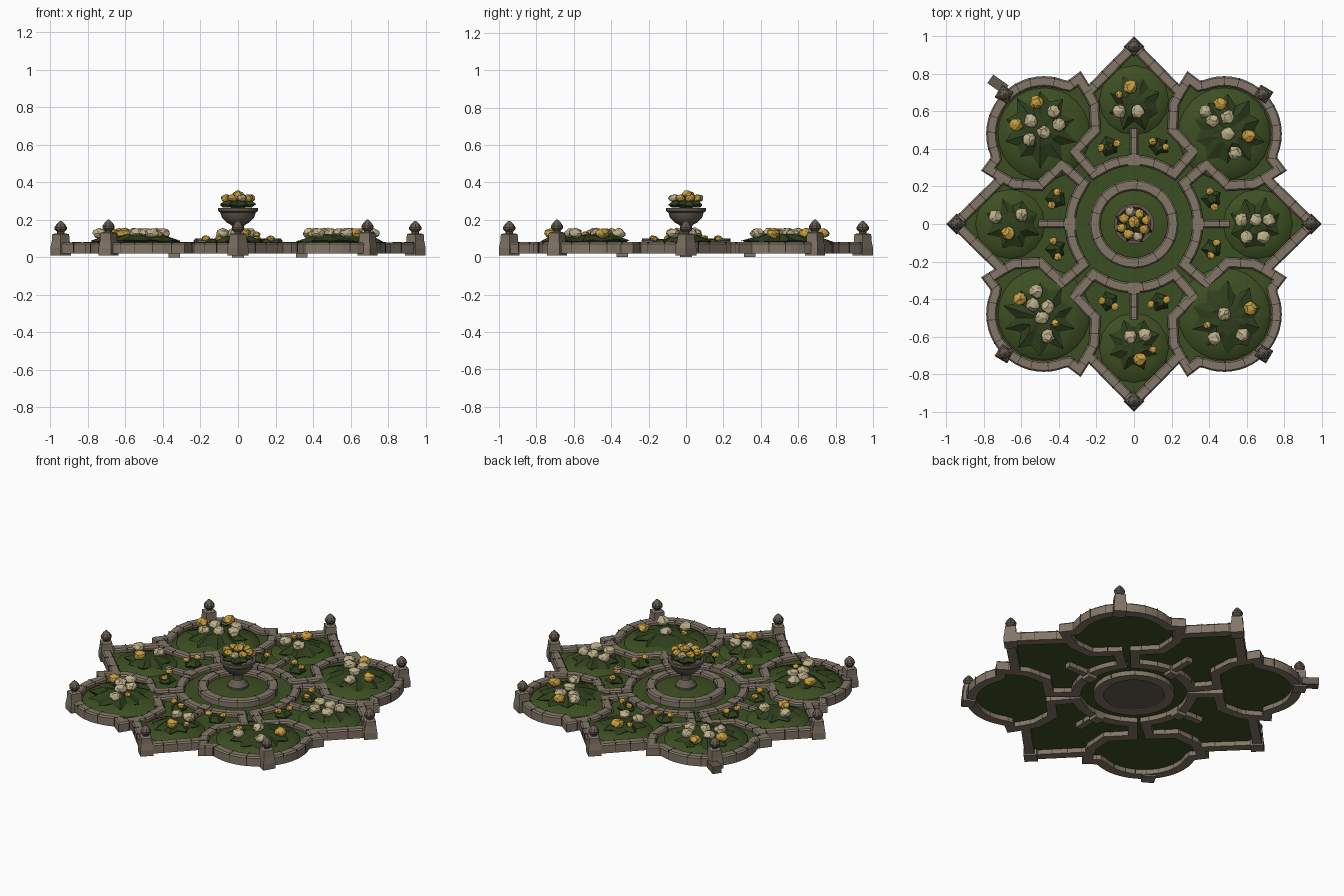
import bpy, bmesh, math, random
from mathutils import Vector, Matrix, noise

if "Cube" in bpy.data.objects:
    bpy.data.objects.remove(bpy.data.objects["Cube"])

random.seed(4)

def material(name, rgb):
    m = bpy.data.materials.new(name)
    m.diffuse_color = (*rgb, 1)
    m.use_nodes = True
    m.node_tree.nodes["Principled BSDF"].inputs["Base Color"].default_value = m.diffuse_color
    return m

STONE = material("warm_stone", (0.225, 0.18, 0.135))
DARK = material("weathered_stone", (0.13, 0.105, 0.08))
JOINT = material("stone_joint", (0.05, 0.04, 0.03))
GRASS = material("grass", (0.046, 0.078, 0.016))
LEAF = material("leaf", (0.028, 0.05, 0.012))
CREAM = material("cream_petal", (0.50, 0.43, 0.25))
YELLOW = material("yellow_petal", (0.58, 0.35, 0.05))

def finish(bm, name, mats, smooth=None):
    bmesh.ops.recalc_face_normals(bm, faces=bm.faces[:])
    me = bpy.data.meshes.new(name)
    bm.to_mesh(me)
    bm.free()
    for m in mats:
        me.materials.append(m)
    ob = bpy.data.objects.new(name, me)
    bpy.context.collection.objects.link(ob)
    if smooth:
        bpy.context.view_layer.objects.active = ob
        ob.select_set(True)
        bpy.ops.object.shade_smooth_by_angle(angle=math.radians(smooth))
        ob.select_set(False)
    return ob

def turn(p, k):
    """Rotate a 2D point clockwise by k quarter turns."""
    for _ in range(k):
        p = (p[1], -p[0])
    return p

def arc(cx, cy, r, a0, a1, n):
    return [(cx + r * math.cos(math.radians(a0 + (a1 - a0) * i / n)),
             cy + r * math.sin(math.radians(a0 + (a1 - a0) * i / n))) for i in range(n + 1)]

def add_box(bm, x, y, z0, z1, sx, sy, ang=0, mat=0):
    mtx = (Matrix.Translation((x, y, (z0 + z1) / 2)) @ Matrix.Rotation(ang, 4, 'Z')
           @ Matrix.Diagonal((sx, sy, z1 - z0, 1)))
    vs = bmesh.ops.create_cube(bm, size=1, matrix=mtx)['verts']
    for f in {f for v in vs for f in v.link_faces}:
        f.material_index = mat

def wall(name, path, closed, w=0.028, z0=0.02, z1=0.08, step=0.1):
    """Kerb swept along a 2D path with mitred corners and thin block joints."""
    bm = bmesh.new()
    pts = [Vector(p) for p in path]
    n = len(pts)
    prof = [(-w, z0), (-w, z1 - .009), (-w + .008, z1), (w - .008, z1), (w, z1 - .009), (w, z0)]
    rings = []
    for i, p in enumerate(pts):
        a = pts[i - 1] if (closed or i) else None
        b = pts[(i + 1) % n] if (closed or i < n - 1) else None
        d1 = (p - a).normalized() if a is not None else (b - p).normalized()
        d2 = (b - p).normalized() if b is not None else d1
        n1, n2 = Vector((-d1.y, d1.x)), Vector((-d2.y, d2.x))
        m = (n1 + n2).normalized()
        m /= max(m.dot(n1), 0.6)
        rings.append([bm.verts.new((*(p + m * o), z)) for o, z in prof])
    for i in range(n if closed else n - 1):
        r, s = rings[i], rings[(i + 1) % n]
        for j in range(6):
            bm.faces.new((r[j], r[(j + 1) % 6], s[(j + 1) % 6], s[j]))
    if not closed:
        bm.faces.new(rings[0])
        bm.faces.new(rings[-1])
    travelled, nxt = 0, step / 2
    for i in range(n if closed else n - 1):
        a, b = pts[i], pts[(i + 1) % n]
        length, d = (b - a).length, (b - a).normalized()
        while nxt < travelled + length:
            q = a + d * (nxt - travelled)
            add_box(bm, q.x, q.y, z0 + .005, z1 + .001, .004, 2 * w + .002, math.atan2(d.y, d.x), 1)
            nxt += step * random.uniform(.7, 1.3)
        travelled += length
    return finish(bm, name, [STONE, JOINT])

def lathe(name, prof, x, y, seg, mat, ang=0, smooth=None):
    bm = bmesh.new()
    rings = [[bm.verts.new((x + r * math.cos(ang + 2 * math.pi * i / seg),
                            y + r * math.sin(ang + 2 * math.pi * i / seg), z)) for i in range(seg)]
             for r, z in prof]
    for r, s in zip(rings, rings[1:]):
        for i in range(seg):
            bm.faces.new((r[i], r[(i + 1) % seg], s[(i + 1) % seg], s[i]))
    bm.faces.new(rings[0])
    bm.faces.new(rings[-1])
    return finish(bm, name, [mat], smooth)

def bush(bm, x, y, r, z0, z1, points=9):
    """Ragged leafy dome with a star-shaped skirt and a narrower stem."""
    n = points * 2
    top = bm.verts.new((x, y, z1))
    rings = []
    for fr, fz in ((.5, .95), (1, .3), (.8, 0)):
        ring = []
        for i in range(n):
            a = 2 * math.pi * i / n
            k = fr * r * ((1.0 if i % 2 else .74) + random.uniform(-.1, .08))
            z = z0 + (z1 - z0) * (fz + random.uniform(-.14, .1) * (fz > 0))
            ring.append(bm.verts.new((x + k * math.cos(a), y + k * math.sin(a), z)))
        rings.append(ring)
    for i in range(n):
        j = (i + 1) % n
        bm.faces.new((top, rings[0][i], rings[0][j]))
        for r1, r2 in zip(rings, rings[1:]):
            bm.faces.new((r1[i], r1[j], r2[j], r2[i]))

def flower(bm, x, y, z, r, mat):
    """Lumpy rosette: a flattened ball with a rippled surface."""
    vs = bmesh.ops.create_icosphere(bm, subdivisions=2, radius=1)['verts']
    off = Vector((random.random() * 9, random.random() * 9, 0))
    for v in vs:
        k = r * (1 + .3 * noise.noise(v.co * 2 + off))
        v.co = Vector((x, y, z)) + Vector((v.co.x * k, v.co.y * k, v.co.z * k * .75))
    for f in {f for v in vs for f in v.link_faces}:
        f.material_index = mat

# Outer outline of one quarter: pointed bed edge, notch, rounded lobe
lobe = [(.245, .70), (.292, .775), (.345, .735)] + arc(.48, .48, .28, 112, -22, 18) \
    + [(.735, .345), (.775, .292), (.70, .245)]
outline = [turn(p, k) for k in range(4) for p in [(0, .95)] + lobe]

# Lawn sheet under everything
bm = bmesh.new()
lawn = bm.faces.new([bm.verts.new((*p, .055)) for p in outline])
bmesh.ops.triangulate(bm, faces=[lawn])
ext = bmesh.ops.extrude_face_region(bm, geom=bm.faces[:])
for v in ext['geom']:
    if isinstance(v, bmesh.types.BMVert):
        v.co.z = .05
finish(bm, "lawn", [GRASS])

# Kerbs, stubs and gently raised soil, four times around
half = [(.245, .70), (.213, .64), (.205, .50), (.315, .385), (.215, .268)]
bed = [(0, .95)] + half + arc(0, 0, .34, 52, 128, 12)[1:-1] + [(-x, y) for x, y in half[::-1]]
for k in range(4):
    wall(f"pointed_bed_kerb_{k}", [turn(p, k) for p in bed], True)
    wall(f"lobe_kerb_{k}", [turn(p, k) for p in lobe], False)
    wall(f"stub_kerb_{k}", [turn(p, k) for p in [(0, .34), (0, .51)]], False, .02, .02, .082, .07)
    bm = bmesh.new()
    x, y = turn((0, .34), k)
    add_box(bm, x, y, 0, .085, .062, .062)
    finish(bm, f"stub_foot_{k}", [STONE])
    lx, ly = turn((.48, .48), k)
    lathe(f"lobe_mound_{k}", [(.25, .05), (.24, .062), (.16, .083), (.06, .092)], lx, ly, 24, GRASS, 0, 60)
    px, py = turn((0, .66), k)
    lathe(f"bed_mound_{k}", [(.19, .05), (.18, .06), (.12, .078), (.05, .085)], px, py, 16, GRASS, 0, 60)

# Corner and tip posts with bud finials
for k in range(4):
    for tag, p, dz in (("tip", (0, .945), 0), ("corner", (.69, .69), .007)):
        x, y = turn(p, k)
        ang = 0 if tag == "tip" else .25
        lathe(f"{tag}_post_{k}", [(.055, .01), (.055, .05), (.047, .09), (.045, .122 + dz), (.03, .128 + dz)],
              x, y, 4, STONE, ang)
        lathe(f"{tag}_finial_{k}", [(.02, .12), (.019, .135 + dz), (.032, .147 + dz), (.033, .16 + dz),
                                    (.022, .177 + dz), (.005, .194 + dz)], x, y, 8, DARK, ang)
bm = bmesh.new()
add_box(bm, -.725, .745, .02, .065, .10, .055, math.radians(-35))
finish(bm, "loose_block", [DARK])

# Centre: round kerb, base disc, mound and urn
wall("centre_ring_kerb", arc(0, 0, .208, 0, 350, 35), True, .029, .02, .098, .11)
lathe("centre_base_disc", [(.21, .025), (.21, .04)], 0, 0, 36, DARK)
lathe("centre_mound", [(.185, .05), (.183, .072), (.12, .085), (.05, .09)], 0, 0, 32, GRASS, 0, 60)
lathe("urn", [(.062, .07), (.062, .10), (.05, .115), (.03, .135), (.028, .155), (.036, .172), (.06, .185),
              (.085, .21), (.094, .238), (.106, .246), (.106, .264), (.09, .264), (.082, .245), (.03, .24)],
      0, 0, 24, DARK, 0, 35)

# Bushes: one per bed, small shrubs by the stubs, and the urn planting
bm = bmesh.new()
for k in range(4):
    bush(bm, *turn((.50, .50), k), .195, .075, .122, 10)
    bush(bm, *turn((0, .645), k), .145, .07, .118, 8)
    for s in (-1, 1):
        bush(bm, *turn((s * .135, .415), k), .055, .055, .098, 5)
bush(bm, 0, 0, .10, .265, .318, 8)
bush(bm, 0, 0, .05, .235, .29, 5)
finish(bm, "bushes", [LEAF])

# Flowers, as read from above (cream 0, yellow 1)
cream = [(-.55, .55), (-.43, .60), (-.40, .53), (-.48, .49), (-.56, .45), (.38, .60), (.50, .57),
         (.50, .48), (.42, .55), (.54, .38), (-.52, -.36), (-.46, -.44), (-.49, -.50), (-.54, -.43),
         (-.46, -.60), (.48, -.48), (.43, -.61), (.58, -.59), (-.08, .60), (.02, .60), (.57, .02),
         (.65, .02), (.72, .02), (.60, -.07), (.69, -.07), (-.74, .04), (-.60, .05), (-.02, -.60), (.06, -.59)]
yellow = [(-.52, .65), (-.63, .53), (.46, .64), (.61, .47), (-.61, -.40), (.62, -.45), (-.02, .73),
          (-.67, -.05), (.03, -.72)]
bm = bmesh.new()
for mat, spots in enumerate((cream, yellow)):
    for x, y in spots:
        flower(bm, x, y, .128, .036, mat)
for x, y in ((-.08, .69), (.10, -.67), (.39, -.54), (-.42, -.53)):
    flower(bm, x, y, .122, .02, 1)
for k in range(4):
    for x, y in ((-.175, .405), (-.09, .43), (.10, .44), (.17, .41)):
        flower(bm, *turn((x, y), k), .1, .021, 1)
for i in range(8):
    a = i * math.pi / 4 + .3
    r = .062 if i % 2 else .07
    flower(bm, r * math.cos(a), r * math.sin(a), .316, .026, 0 if i % 4 == 2 else 1)
flower(bm, 0, .01, .332, .032, 1)
finish(bm, "flowers", [CREAM, YELLOW])
